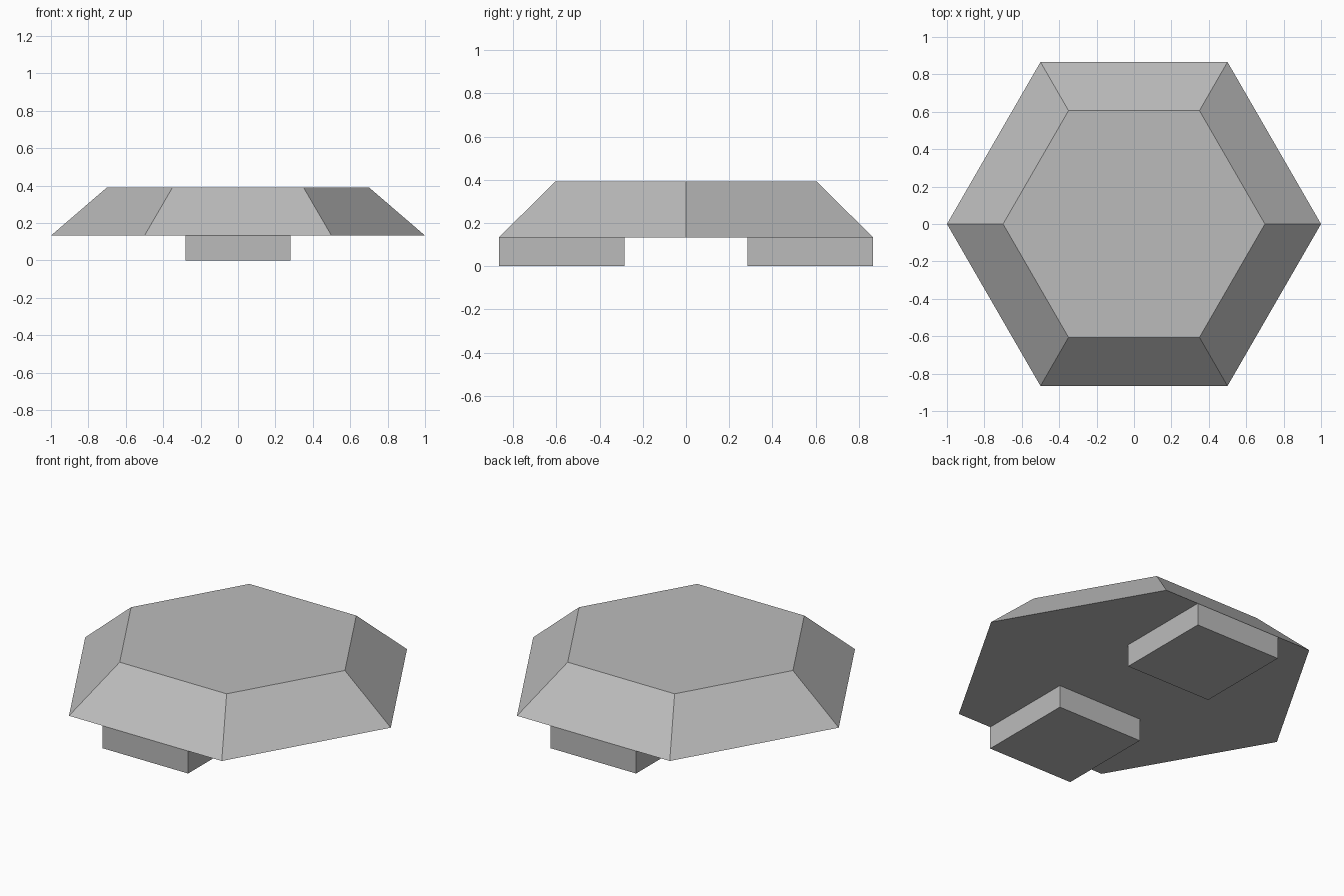
import bpy
import bmesh
import math

cube = bpy.data.objects.get("Cube")
if cube:
    bpy.data.objects.remove(cube, do_unlink=True)

FOOT_HEIGHT = 0.133
TOP = 0.391
APOTHEM = math.sqrt(3) / 2

grey = bpy.data.materials.new("plain grey")
grey.use_nodes = True
colour = (0.5, 0.5, 0.5, 1)
grey.diffuse_color = colour
grey.node_tree.nodes["Principled BSDF"].inputs["Base Color"].default_value = colour


def add_object(name, bm):
    bmesh.ops.recalc_face_normals(bm, faces=bm.faces)
    mesh = bpy.data.meshes.new(name)
    bm.to_mesh(mesh)
    bm.free()
    mesh.materials.append(grey)
    obj = bpy.data.objects.new(name, mesh)
    bpy.context.collection.objects.link(obj)
    return obj


def hexagon(bm, radius, z):
    angles = [math.radians(60 * i) for i in range(6)]
    return [bm.verts.new((radius * math.cos(a), radius * math.sin(a), z)) for a in angles]


# Hexagonal body with sloping sides
bm = bmesh.new()
lower = hexagon(bm, 1, FOOT_HEIGHT)
upper = hexagon(bm, 0.7, TOP)
bm.faces.new(lower)
bm.faces.new(upper)
for i in range(6):
    j = (i + 1) % 6
    bm.faces.new((lower[i], lower[j], upper[j], upper[i]))
add_object("body", bm)

# Block feet flush with the front and back edges
FOOT_INNER = 0.285
for name, side in (("front_foot", -1), ("back_foot", 1)):
    bm = bmesh.new()
    bmesh.ops.create_cube(bm, size=1)
    bmesh.ops.scale(bm, vec=(0.56, APOTHEM - FOOT_INNER, FOOT_HEIGHT), verts=bm.verts)
    foot = add_object(name, bm)
    foot.location = (0, side * (APOTHEM + FOOT_INNER) / 2, FOOT_HEIGHT / 2)
